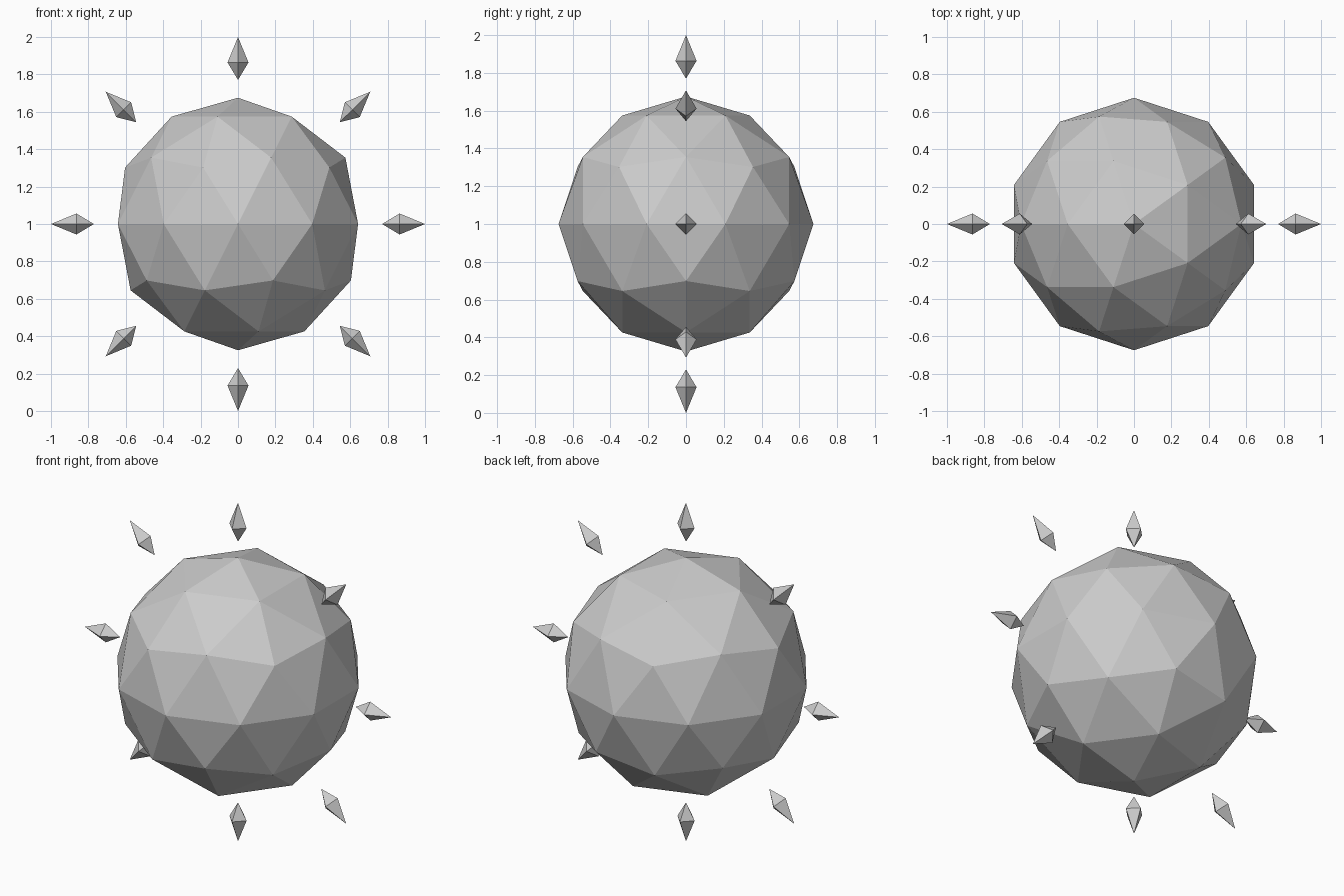
import bpy, bmesh, math
from mathutils import Matrix, Vector

if "Cube" in bpy.data.objects:
    bpy.data.objects.remove(bpy.data.objects["Cube"])

CENTRE = Vector((0, 0, 1))


def make_object(name, bm):
    mesh = bpy.data.meshes.new(name)
    bmesh.ops.recalc_face_normals(bm, faces=bm.faces)
    bm.to_mesh(mesh)
    bm.free()
    ob = bpy.data.objects.new(name, mesh)
    ob.location = CENTRE
    bpy.context.collection.objects.link(ob)
    return ob


# Faceted core ball
bm = bmesh.new()
bmesh.ops.create_icosphere(bm, subdivisions=2, radius=0.675,
                           matrix=Matrix.Rotation(math.pi, 4, 'Z'))
make_object("core_ball", bm)


# Four-sided spike pointing outward: inner tip, waist, outer tip
def spike(name, angle, inner=0.77, waist=0.864, outer=1.0, half_width=0.056):
    bm = bmesh.new()
    tips = [bm.verts.new((0, 0, r)) for r in (inner, outer)]
    ring = [bm.verts.new((half_width * math.cos(i * math.pi / 2),
                          half_width * math.sin(i * math.pi / 2), waist))
            for i in range(4)]
    for i in range(4):
        for tip in tips:
            bm.faces.new((ring[i], ring[(i + 1) % 4], tip))
    bm.transform(Matrix.Rotation(angle, 4, 'Y'))
    return make_object(name, bm)


# Ring of eight floating spikes around the core
for k in range(8):
    spike(f"spike_{k + 1}", k * math.pi / 4)
